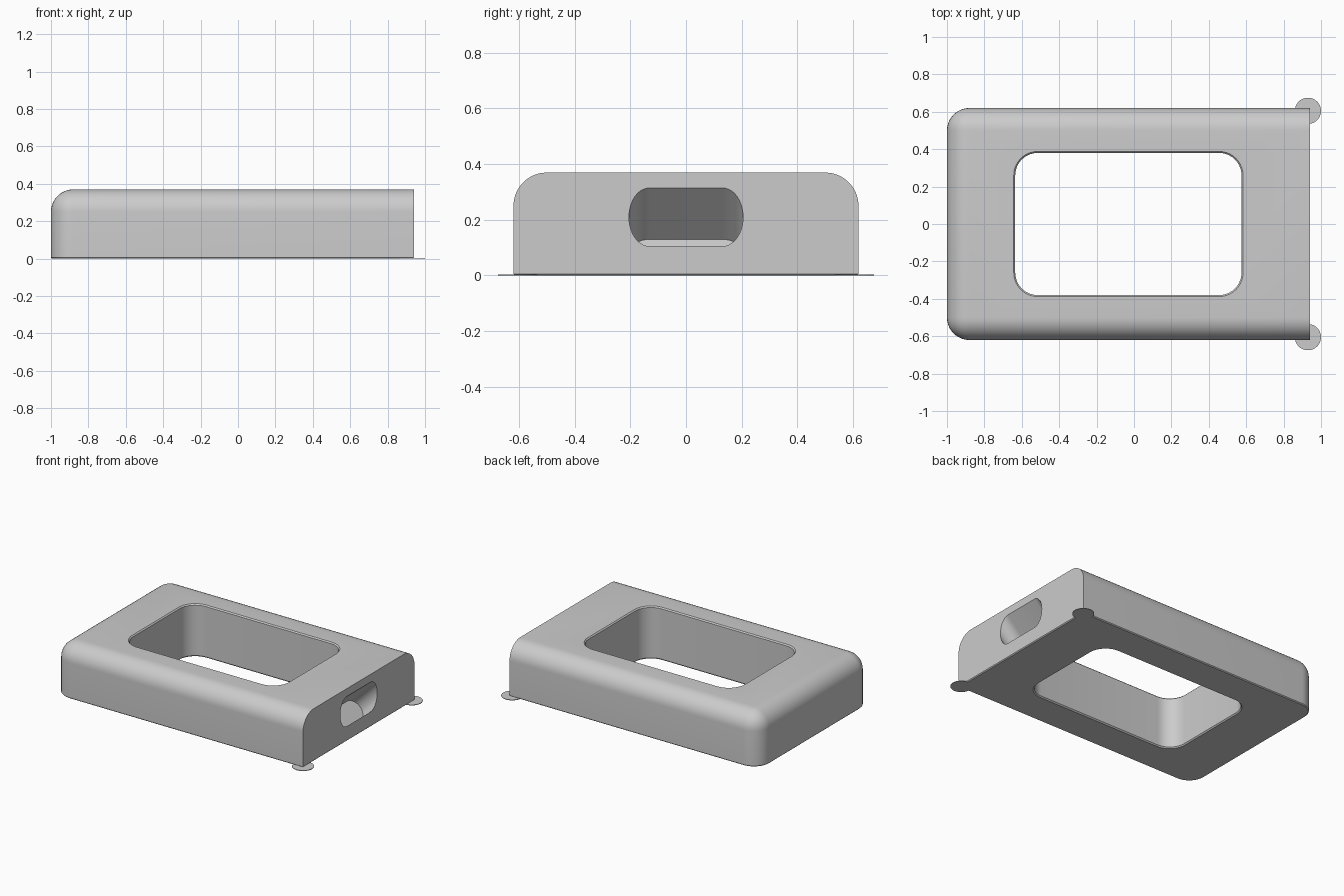
import bpy, bmesh, math
from mathutils import Vector

if "Cube" in bpy.data.objects:
    bpy.data.objects.remove(bpy.data.objects["Cube"])

grey = bpy.data.materials.new("light_grey")
grey.diffuse_color = (0.6, 0.6, 0.6, 1)
grey.use_nodes = True
grey.node_tree.nodes["Principled BSDF"].inputs["Base Color"].default_value = grey.diffuse_color

X0, X1, HY, H = -1.0, 0.94, 0.62, 0.37


def make_object(name, bm):
    bmesh.ops.recalc_face_normals(bm, faces=bm.faces)
    mesh = bpy.data.meshes.new(name)
    bm.to_mesh(mesh)
    bm.free()
    mesh.materials.append(grey)
    obj = bpy.data.objects.new(name, mesh)
    bpy.context.collection.objects.link(obj)
    return obj


def rounded_rect(hx, hy, r, seg=10):
    """Outline of a rounded rectangle centred on the origin."""
    pts = []
    for k, (sx, sy) in enumerate([(1, 1), (-1, 1), (-1, -1), (1, -1)]):
        for i in range(seg + 1):
            a = math.pi / 2 * (k + i / seg)
            pts.append((sx * (hx - r) + r * math.cos(a), sy * (hy - r) + r * math.sin(a)))
    return pts


def loft(name, rings):
    """Closed solid through matching rings of points."""
    bm = bmesh.new()
    loops = [[bm.verts.new(p) for p in ring] for ring in rings]
    n = len(loops[0])
    for a, b in zip(loops, loops[1:]):
        for i in range(n):
            j = (i + 1) % n
            bm.faces.new((a[i], a[j], b[j], b[i]))
    bm.faces.new(loops[0][::-1])
    bm.faces.new(loops[-1])
    return make_object(name, bm)


# Body: block rounded on every upper edge except at the flat right end
bm = bmesh.new()
bmesh.ops.create_cube(bm, size=1)
for v in bm.verts:
    v.co = Vector(((X0 + X1) / 2 + v.co.x * (X1 - X0), v.co.y * 2 * HY, (v.co.z + 0.5) * H))
soft = [e for e in bm.edges
        if not all(v.co.x > 0 for v in e.verts) and not all(v.co.z < 0.01 for v in e.verts)]
bmesh.ops.bevel(bm, geom=soft, offset=0.12, segments=10, profile=0.5, affect='EDGES')
# Fine chamfer round the base
base = [e for e in bm.edges if all(v.co.z < 1e-5 for v in e.verts)]
bmesh.ops.bevel(bm, geom=base, offset=0.006, segments=1, affect='EDGES')
body = make_object("body", bm)

# Window cutter: flares slightly at both rims
rings = []
for z, grow in ((-0.02, 0.028), (0.008, 0), (H - 0.008, 0), (H + 0.02, 0.028)):
    rings.append([(x - 0.03, y, z)
                  for x, y in rounded_rect(0.605 + grow, 0.38 + grow, 0.12 + grow)])
window = loft("window_cutter", rings)

# Slot cutter: blind stadium pocket sloping down into the right end
inward = Vector((-1, 0, -1)).normalized()
across = Vector((-1, 0, 1)).normalized()
mouth = Vector((X1, 0, 0.21))
rings = []
for depth in (-0.2, 0.185 * math.sqrt(2) - 0.074):
    rings.append([mouth + inward * depth + Vector((0, y, 0)) + across * w
                  for y, w in rounded_rect(0.205, 0.074, 0.0735)])
slot = loft("slot_cutter", rings)

bpy.context.view_layer.objects.active = body
for cutter in (window, slot):
    mod = body.modifiers.new("cut", 'BOOLEAN')
    mod.operation, mod.solver, mod.object = 'DIFFERENCE', 'EXACT', cutter
    bpy.ops.object.modifier_apply(modifier=mod.name)
    bpy.data.objects.remove(cutter)

# Thin discs under the two square corners
discs = []
for label, side in (("front", -1), ("back", 1)):
    circle = [(0.07 * math.cos(t * math.tau / 40), 0.07 * math.sin(t * math.tau / 40))
              for t in range(40)]
    discs.append(loft(label + "_corner_disc",
                      [[(0.93 + x, side * 0.605 + y, z) for x, y in circle]
                       for z in (0, 0.004)]))

# Smooth the curved surfaces, keep the crisp edges
for obj in [body] + discs:
    bpy.ops.object.select_all(action='DESELECT')
    obj.select_set(True)
    bpy.context.view_layer.objects.active = obj
    bpy.ops.object.shade_smooth_by_angle(angle=math.radians(30))
